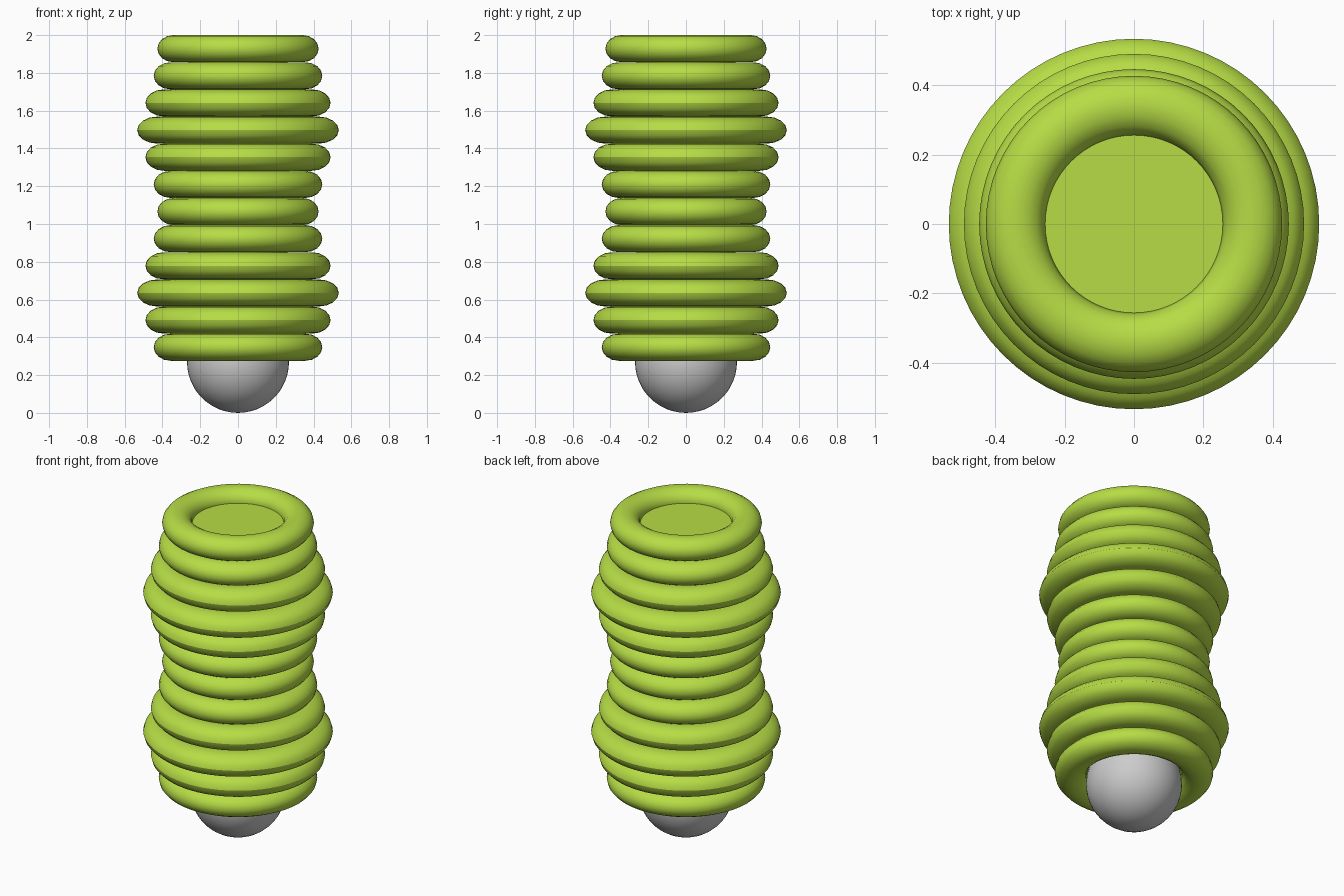
import bpy

if "Cube" in bpy.data.objects:
    bpy.data.objects.remove(bpy.data.objects["Cube"])

green = bpy.data.materials.new("lime_green")
green.diffuse_color = (0.47, 0.72, 0.06, 1)
green.use_nodes = True
green.node_tree.nodes["Principled BSDF"].inputs["Base Color"].default_value = green.diffuse_color


def smooth(obj, name, mat=None):
    obj.name = name
    bpy.ops.object.shade_smooth_by_angle()
    if mat:
        obj.data.materials.append(mat)


# stacked squashed rings, swelling and narrowing in a repeating wave
PITCH, TOP = 0.1437, 1.9283
WAVE = [1.0, 1.045, 1.148, 1.25, 1.148, 1.045]
for i in range(12):
    s = WAVE[i % 6]
    bpy.ops.mesh.primitive_torus_add(
        major_radius=0.3415, minor_radius=0.0855, major_segments=64,
        minor_segments=16, location=(0, 0, TOP - i * PITCH))
    ring = bpy.context.object
    ring.scale = (s, s, 0.0717 / 0.0855)
    bpy.ops.object.transform_apply(location=False, rotation=False, scale=True)
    smooth(ring, f"ring_{i + 1}", green)

# inner core closing the top ring at its mid height
bpy.ops.mesh.primitive_cylinder_add(vertices=64, radius=0.262,
                                    depth=TOP - 0.36, location=(0, 0, (TOP + 0.36) / 2))
smooth(bpy.context.object, "core", green)

# grey ball at the bottom
bpy.ops.mesh.primitive_uv_sphere_add(segments=48, ring_count=24, radius=0.27,
                                     location=(0, 0, 0.27))
smooth(bpy.context.object, "bottom_ball")
